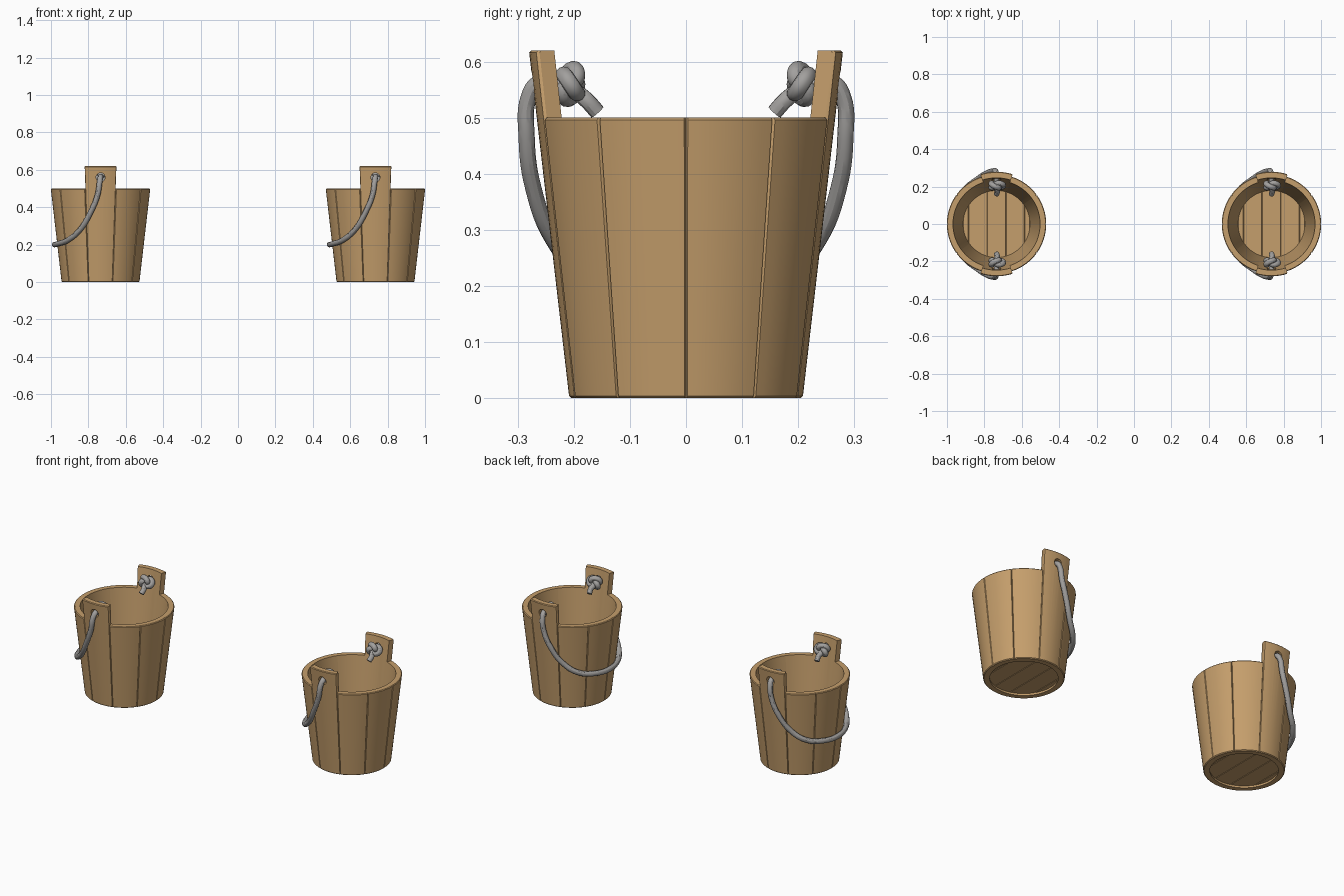
import bpy, bmesh, math
from mathutils import Vector

if "Cube" in bpy.data.objects:
    bpy.data.objects.remove(bpy.data.objects["Cube"])

R0, TAPER, WALL = 0.208, 0.116, 0.033   # base radius, slope, wall thickness
HEIGHT, EAR_TOP, HOLE_Z = 0.50, 0.62, 0.56
CENTRES = (-0.735, 0.735)


def material(name, rgb):
    m = bpy.data.materials.new(name)
    m.diffuse_color = (*rgb, 1)
    m.use_nodes = True
    m.node_tree.nodes["Principled BSDF"].inputs["Base Color"].default_value = m.diffuse_color
    return m


WOOD = material("tan wood", (0.56, 0.345, 0.15))
ROPE = material("grey rope", (0.36, 0.35, 0.34))


def add(name, bm, mat):
    bmesh.ops.recalc_face_normals(bm, faces=bm.faces)
    me = bpy.data.meshes.new(name)
    bm.to_mesh(me)
    bm.free()
    ob = bpy.data.objects.new(name, me)
    bpy.context.collection.objects.link(ob)
    if mat:
        me.materials.append(mat)
    return ob


def select(ob):
    bpy.ops.object.select_all(action='DESELECT')
    ob.select_set(True)
    bpy.context.view_layer.objects.active = ob


def loft(bm, rings):
    vs = [[bm.verts.new(p) for p in ring] for ring in rings]
    n = len(vs[0])
    for a, b in zip(vs, vs[1:]):
        for i in range(n):
            j = (i + 1) % n
            bm.faces.new((a[i], a[j], b[j], b[i]))
    bm.faces.new(vs[0][::-1])
    bm.faces.new(vs[-1])


def stave_ring(a0, a1, z, inset, steps=8):
    # curved plank section with chamfered outer corners
    ro, ri, d = R0 + TAPER * z - inset, R0 - WALL + TAPER * z, 0.012
    pts = [(ro - 0.005, a0)]
    pts += [(ro, a0 + d + (a1 - a0 - 2 * d) * k / steps) for k in range(steps + 1)]
    pts += [(ro - 0.005, a1)]
    pts += [(ri, a1 + (a0 - a1) * k / steps) for k in range(steps + 1)]
    return [(r * math.cos(a), r * math.sin(a), z) for r, a in pts]


def stave(bm, k, top):
    a0, a1 = math.radians(36 * k), math.radians(36 * k + 36)
    levels = ((0, 0.004), (0.004, 0), (top - 0.004, 0), (top, 0.004))
    loft(bm, [stave_ring(a0, a1, z, i) for z, i in levels])


parts = []

# bucket wall: eight ordinary staves
bm = bmesh.new()
for k in range(10):
    if k not in (2, 7):
        stave(bm, k, HEIGHT)
parts.append(add("wall_staves", bm, WOOD))

# two tall staves with rope holes
for k, name in ((7, "front_ear_stave"), (2, "back_ear_stave")):
    bm = bmesh.new()
    stave(bm, k, EAR_TOP)
    ear = add(name, bm, WOOD)
    bm = bmesh.new()
    s = -1 if k == 7 else 1
    circle = [(0.024 * math.cos(t * math.pi / 12), HOLE_Z + 0.024 * math.sin(t * math.pi / 12))
              for t in range(24)]
    loft(bm, [[(x, s * y, z) for x, z in circle] for y in (0.15, 0.35)])
    cutter = add("hole_cutter", bm, None)
    cutter.hide_render = True
    mod = ear.modifiers.new("hole", 'BOOLEAN')
    mod.operation, mod.object, mod.solver = 'DIFFERENCE', cutter, 'EXACT'
    select(ear)
    bpy.ops.object.modifier_apply(modifier="hole")
    bpy.data.objects.remove(cutter)
    parts.append(ear)

# floor planks, clipped to a circle
bm = bmesh.new()
RF = 0.179
for x0, x1 in ((-0.178, -0.15), (-0.15, -0.05), (-0.05, 0.05), (0.05, 0.15), (0.15, 0.178)):
    rings = []
    for z, i in ((0.012, 0.002), (0.015, 0), (0.032, 0), (0.035, 0.002)):
        xs = [x0 + i + (x1 - x0 - 2 * i) * t / 8 for t in range(9)]
        ys = [math.sqrt(RF * RF - x * x) for x in xs]
        rings.append([(x, -y, z) for x, y in zip(xs, ys)] +
                     [(x, y, z) for x, y in zip(xs[::-1], ys[::-1])])
    loft(bm, rings)
parts.append(add("floor_planks", bm, WOOD))

# rope handle: tail, knot, hole, then draped round the -x side, mirrored in y
half = [(0, -0.158, 0.510), (0.004, -0.176, 0.530)]
for t in range(23):
    a = -math.pi / 2 + 4 * math.pi * 0.95 * t / 22
    r = 0.019 + 0.009 * math.cos(1.5 * a)
    half.append((1.3 * r * math.cos(a), -0.206 - 0.012 * math.sin(1.5 * a),
                 HOLE_Z + r * math.sin(a)))
half += [(0, -0.236, 0.560), (0, -0.262, 0.562), (-0.004, -0.279, 0.540),
         (-0.016, -0.284, 0.465), (-0.053, -0.272, 0.374), (-0.107, -0.237, 0.283),
         (-0.172, -0.184, 0.226), (-0.226, -0.098, 0.205)]
path = half + [(-0.246, 0, 0.20)] + [(x, -y, z) for x, y, z in reversed(half)]
cu = bpy.data.curves.new("rope_handle", 'CURVE')
cu.dimensions = '3D'
cu.bevel_depth, cu.bevel_resolution, cu.resolution_u = 0.0145, 4, 6
cu.use_fill_caps = True
sp = cu.splines.new('BEZIER')
sp.bezier_points.add(len(path) - 1)
for bp, p in zip(sp.bezier_points, path):
    bp.co = p
    bp.handle_left_type = bp.handle_right_type = 'AUTO'
cu.materials.append(ROPE)
rope = bpy.data.objects.new("rope_handle", cu)
bpy.context.collection.objects.link(rope)
select(rope)
bpy.ops.object.convert(target='MESH')
parts.append(bpy.context.view_layer.objects.active)

# smooth shading, then place both buckets
for ob in parts:
    select(ob)
    bpy.ops.object.shade_smooth_by_angle(angle=math.radians(30))
    twin = ob.copy()
    bpy.context.collection.objects.link(twin)
    name = ob.name
    ob.name, twin.name = "left_" + name, "right_" + name
    ob.location.x, twin.location.x = CENTRES
